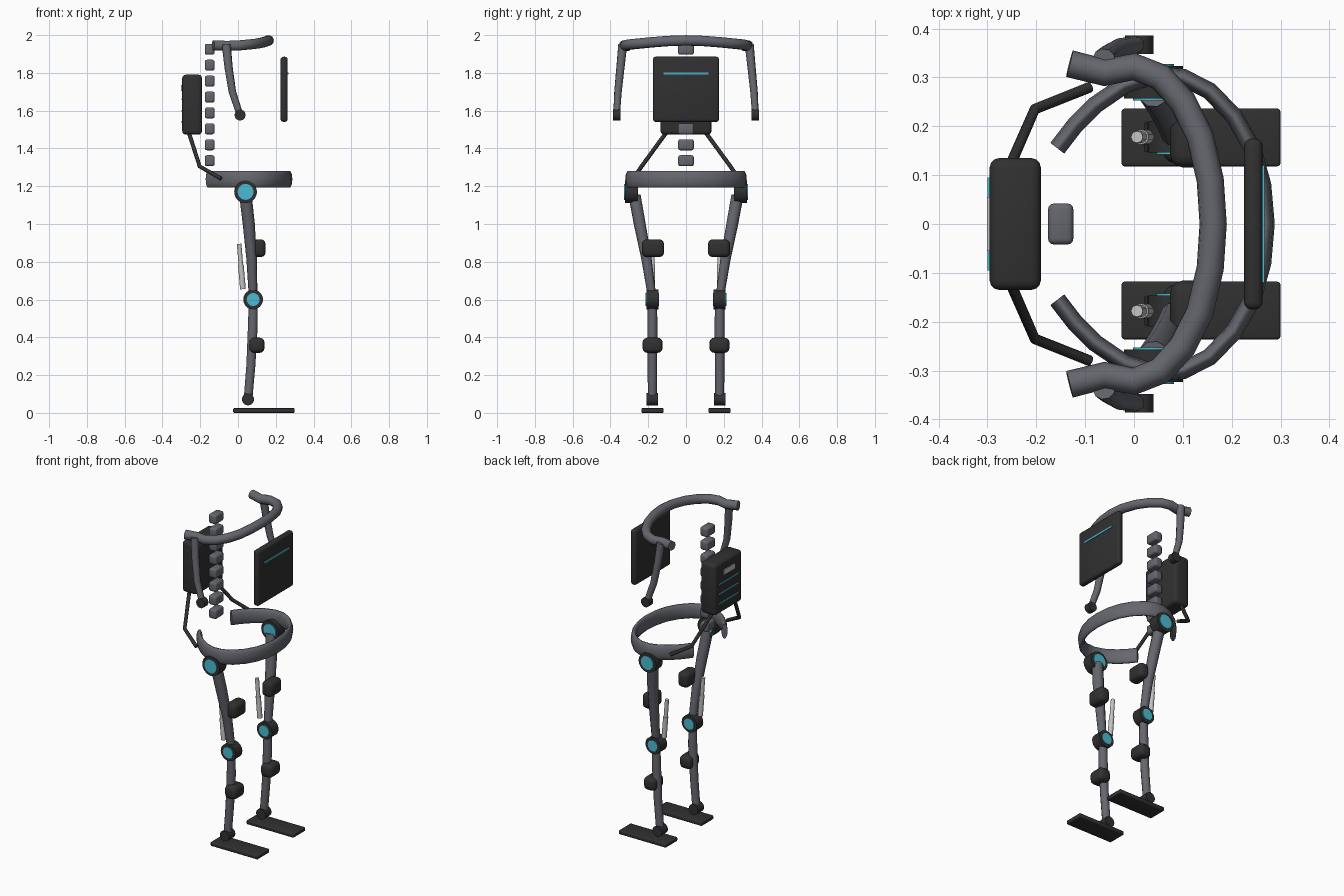
import bpy
import bmesh
import math
from mathutils import Vector

cube = bpy.data.objects.get("Cube")
if cube:
    bpy.data.objects.remove(cube, do_unlink=True)


def material(name, color):
    m = bpy.data.materials.new(name)
    m.use_nodes = True
    m.diffuse_color = (*color, 1)
    m.node_tree.nodes["Principled BSDF"].inputs["Base Color"].default_value = (*color, 1)
    return m


GREY = material("steel grey", (0.13, 0.135, 0.155))
DARK = material("dark casing", (0.03, 0.03, 0.031))
CYAN = material("cyan light", (0.07, 0.5, 0.66))
SILVER = material("silver", (0.55, 0.55, 0.56))


def finish(ob, name, mat):
    ob.name = name
    ob.data.name = name
    ob.data.materials.clear()
    ob.data.materials.append(mat)
    bpy.ops.object.select_all(action="DESELECT")
    ob.select_set(True)
    bpy.context.view_layer.objects.active = ob
    bpy.ops.object.shade_smooth_by_angle(angle=math.radians(40))
    return ob


def box(name, center, size, mat, bevel=0.0):
    """Axis-aligned box with rounded edges."""
    bm = bmesh.new()
    bmesh.ops.create_cube(bm, size=1)
    bmesh.ops.scale(bm, vec=size, verts=bm.verts)
    if bevel:
        bmesh.ops.bevel(bm, geom=bm.edges[:], offset=bevel, segments=3,
                        profile=0.5, affect="EDGES")
    me = bpy.data.meshes.new(name)
    bm.to_mesh(me)
    bm.free()
    ob = bpy.data.objects.new(name, me)
    ob.location = center
    bpy.context.collection.objects.link(ob)
    return finish(ob, name, mat)


def rod(name, a, b, radius, mat, sides=24):
    """Cylinder between two points."""
    a, b = Vector(a), Vector(b)
    bpy.ops.mesh.primitive_cylinder_add(vertices=sides, radius=radius,
                                        depth=(b - a).length, location=(a + b) / 2)
    ob = bpy.context.object
    ob.rotation_euler = (b - a).to_track_quat("Z", "Y").to_euler()
    return finish(ob, name, mat)


def tube(name, points, radii, mat):
    """Capped round tube along a path, with one radius per point."""
    cu = bpy.data.curves.new(name, "CURVE")
    cu.dimensions = "3D"
    cu.bevel_depth = 1
    cu.bevel_resolution = 3
    cu.use_fill_caps = True
    sp = cu.splines.new("POLY")
    sp.points.add(len(points) - 1)
    for p, co, r in zip(sp.points, points, radii):
        p.co = (*co, 1)
        p.radius = r
    ob = bpy.data.objects.new(name, cu)
    bpy.context.collection.objects.link(ob)
    bpy.ops.object.select_all(action="DESELECT")
    ob.select_set(True)
    bpy.context.view_layer.objects.active = ob
    bpy.ops.object.convert(target="MESH")
    return finish(bpy.context.object, name, mat)


def mirrored(half):
    """Extend a path that starts on y = 0 to the other side."""
    return [(x, -y, z) for x, y, z in reversed(half[1:])] + half


def joint(name, center, radius, half_width, lens):
    """Round joint housing across y, with a glowing disc on each side."""
    x, y, z = center
    rod(name, (x, y - half_width, z), (x, y + half_width, z), radius, DARK, 32)
    if lens:
        for side, label in ((-1, "front"), (1, "rear")):
            edge = y + side * half_width
            rod(f"{name}_{label}_disc", (x, edge - side * 0.002, z),
                (x, edge + side * 0.004, z), lens, CYAN, 32)


# Shoulder yoke
yoke = [(0.162, 0, 1.972), (0.156, 0.09, 1.969), (0.135, 0.18, 1.962), (0.1, 0.25, 1.955),
        (0.055, 0.3, 1.95), (0, 0.322, 1.945), (-0.06, 0.31, 1.943), (-0.132, 0.328, 1.946)]
path = mirrored(yoke)
tube("shoulder_yoke", path, [0.028] * len(path), GREY)

# Open hip ring: a tube stretched in height into a band
ring = [(0.27, 0, 0), (0.263, 0.08, 0), (0.242, 0.155, 0), (0.205, 0.22, 0),
        (0.155, 0.272, 0), (0.1, 0.3, 0), (0.04, 0.304, 0), (-0.02, 0.284, 0),
        (-0.08, 0.243, 0), (-0.12, 0.203, 0), (-0.157, 0.155, 0)]
path = mirrored(ring)
hip_ring = tube("hip_ring", path, [0.018] * len(path), GREY)
hip_ring.location.z = 1.237
hip_ring.scale.z = 2.6

# Spine blocks
for i in range(8):
    box(f"spine_block_{i + 1}", (-0.15, 0, 1.335 + i * 0.0843), (0.052, 0.084, 0.058), GREY, 0.012)

# Chest plate with light strip
box("chest_plate", (0.244, 0, 1.713), (0.038, 0.35, 0.345), DARK, 0.015)
box("chest_light", (0.264, 0, 1.797), (0.006, 0.24, 0.01), CYAN)

# Backpack with label and light strips
box("backpack", (-0.243, 0, 1.632), (0.105, 0.27, 0.318), DARK, 0.02)
box("backpack_label", (-0.297, 0, 1.72), (0.008, 0.11, 0.032), SILVER)
for i in range(3):
    box(f"backpack_light_{i + 1}", (-0.297, 0, 1.54 + i * 0.06), (0.006, 0.19, 0.009), CYAN)

# Limbs and struts on both sides
for s, side in ((-1, "front"), (1, "rear")):
    tube(f"{side}_strut", [(-0.262, s * 0.1, 1.49), (-0.203, s * 0.235, 1.305),
                           (-0.09, s * 0.28, 1.24)], [0.011] * 3, DARK)

    # Arm and its end joint
    tube(f"{side}_arm", [(-0.062, s * 0.335, 1.95), (-0.05, s * 0.347, 1.83),
                         (-0.03, s * 0.36, 1.7), (0.008, s * 0.367, 1.585)],
         [0.024, 0.022, 0.02, 0.018], GREY)
    joint(f"{side}_arm_joint", (0.011, s * 0.367, 1.577), 0.029, 0.019, 0)

    # Leg joints
    joint(f"{side}_hip_joint", (0.04, s * 0.29, 1.17), 0.06, 0.033, 0.042)
    joint(f"{side}_knee_joint", (0.08, s * 0.178, 0.6), 0.052, 0.032, 0.034)
    joint(f"{side}_ankle_joint", (0.053, s * 0.178, 0.072), 0.032, 0.03, 0)

    # Leg tubes
    tube(f"{side}_thigh", [(0.04, s * 0.272, 1.15), (0.057, s * 0.245, 1.0),
                           (0.072, s * 0.21, 0.82), (0.08, s * 0.18, 0.62)],
         [0.033, 0.032, 0.028, 0.023], GREY)
    tube(f"{side}_shin", [(0.08, s * 0.178, 0.6), (0.078, s * 0.178, 0.45),
                          (0.068, s * 0.178, 0.25), (0.053, s * 0.178, 0.07)],
         [0.024, 0.027, 0.025, 0.024], GREY)

    # Padded cuffs
    box(f"{side}_thigh_pad", (0.11, s * 0.175, 0.872), (0.072, 0.118, 0.094), DARK, 0.025)
    box(f"{side}_shin_pad", (0.1, s * 0.177, 0.358), (0.08, 0.106, 0.08), DARK, 0.025)

    # Piston behind the thigh
    rod(f"{side}_piston_rod", (0.006, s * 0.178, 0.895), (0.017, s * 0.178, 0.76), 0.012, SILVER, 16)
    rod(f"{side}_piston_sleeve", (0.015, s * 0.178, 0.785), (0.026, s * 0.178, 0.655), 0.015, SILVER, 16)

    # Foot plate
    box(f"{side}_foot_plate", (0.137, s * 0.177, 0.0125), (0.325, 0.118, 0.025), DARK, 0.006)
